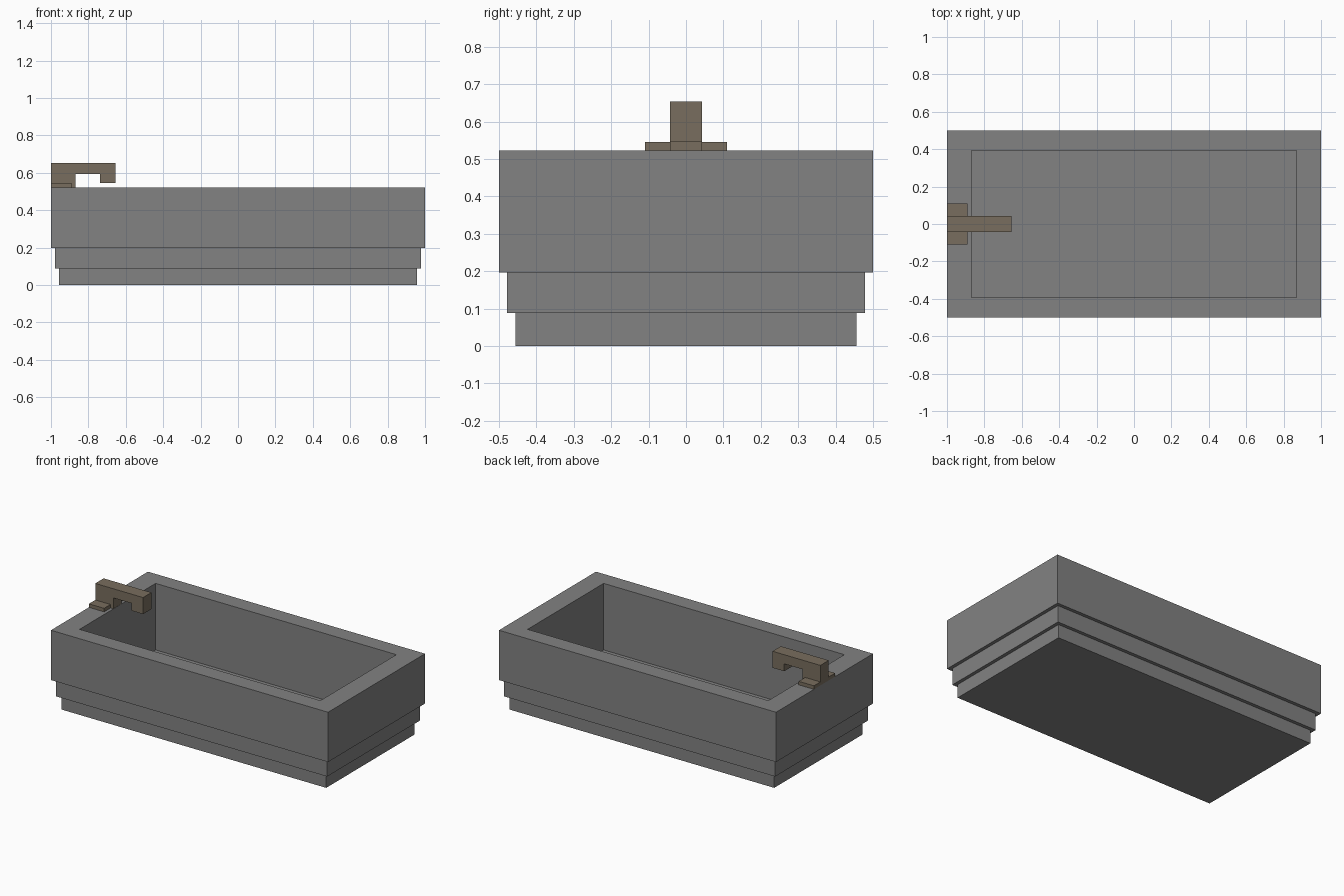
import bpy, bmesh

if "Cube" in bpy.data.objects:
    bpy.data.objects.remove(bpy.data.objects["Cube"])


def material(name, rgb):
    m = bpy.data.materials.new(name)
    m.diffuse_color = (*rgb, 1)
    m.use_nodes = True
    m.node_tree.nodes["Principled BSDF"].inputs["Base Color"].default_value = m.diffuse_color
    return m


def finish(name, bm, mat):
    bmesh.ops.recalc_face_normals(bm, faces=bm.faces)
    me = bpy.data.meshes.new(name)
    bm.to_mesh(me)
    bm.free()
    me.materials.append(mat)
    ob = bpy.data.objects.new(name, me)
    bpy.context.collection.objects.link(ob)
    return ob


def loft(name, rings, mat):
    """Join closed loops of points in order and cap both ends."""
    bm = bmesh.new()
    loops = [[bm.verts.new(p) for p in ring] for ring in rings]
    n = len(loops[0])
    for a, b in zip(loops, loops[1:]):
        for i in range(n):
            j = (i + 1) % n
            bm.faces.new((a[i], a[j], b[j], b[i]))
    bm.faces.new(loops[0])
    bm.faces.new(loops[-1])
    return finish(name, bm, mat)


def rect(x0, x1, y0, y1, z):
    return [(x0, y0, z), (x1, y0, z), (x1, y1, z), (x0, y1, z)]


def box(name, x0, x1, y0, y1, z0, z1, mat):
    return loft(name, [rect(x0, x1, y0, y1, z0), rect(x0, x1, y0, y1, z1)], mat)


stone = material("grey stone", (0.223, 0.223, 0.223))
bronze = material("dull bronze", (0.19, 0.155, 0.112))

# Stepped tub: outside upwards, over the rim, down to the inner floor
steps = [(0.956, 0.456, 0), (0.956, 0.456, 0.088),
         (0.978, 0.478, 0.088), (0.978, 0.478, 0.197),
         (1.0, 0.5, 0.197), (1.0, 0.5, 0.522),
         (0.869, 0.392, 0.522), (0.869, 0.392, 0.088)]
loft("tub", [rect(-x, x, -y, y, z) for x, y, z in steps], stone)

# Drain cover on the floor
box("drain_cover", 0.518, 0.652, -0.021, 0.112, 0.088, 0.096, stone)

# Tap: hooked side profile extruded across its width
profile = [(-1, 0.522), (-0.87, 0.522), (-0.87, 0.593), (-0.739, 0.593),
           (-0.739, 0.545), (-0.655, 0.545), (-0.655, 0.653), (-1, 0.653)]
loft("tap_spout", [[(x, y, z) for x, z in profile] for y in (-0.043, 0.043)], bronze)

# Tap handles either side of the spout
for side, s in (("left", -1), ("right", 1)):
    y0, y1 = sorted((0.043 * s, 0.109 * s))
    box(f"tap_handle_{side}", -1, -0.89, y0, y1, 0.522, 0.545, bronze)
